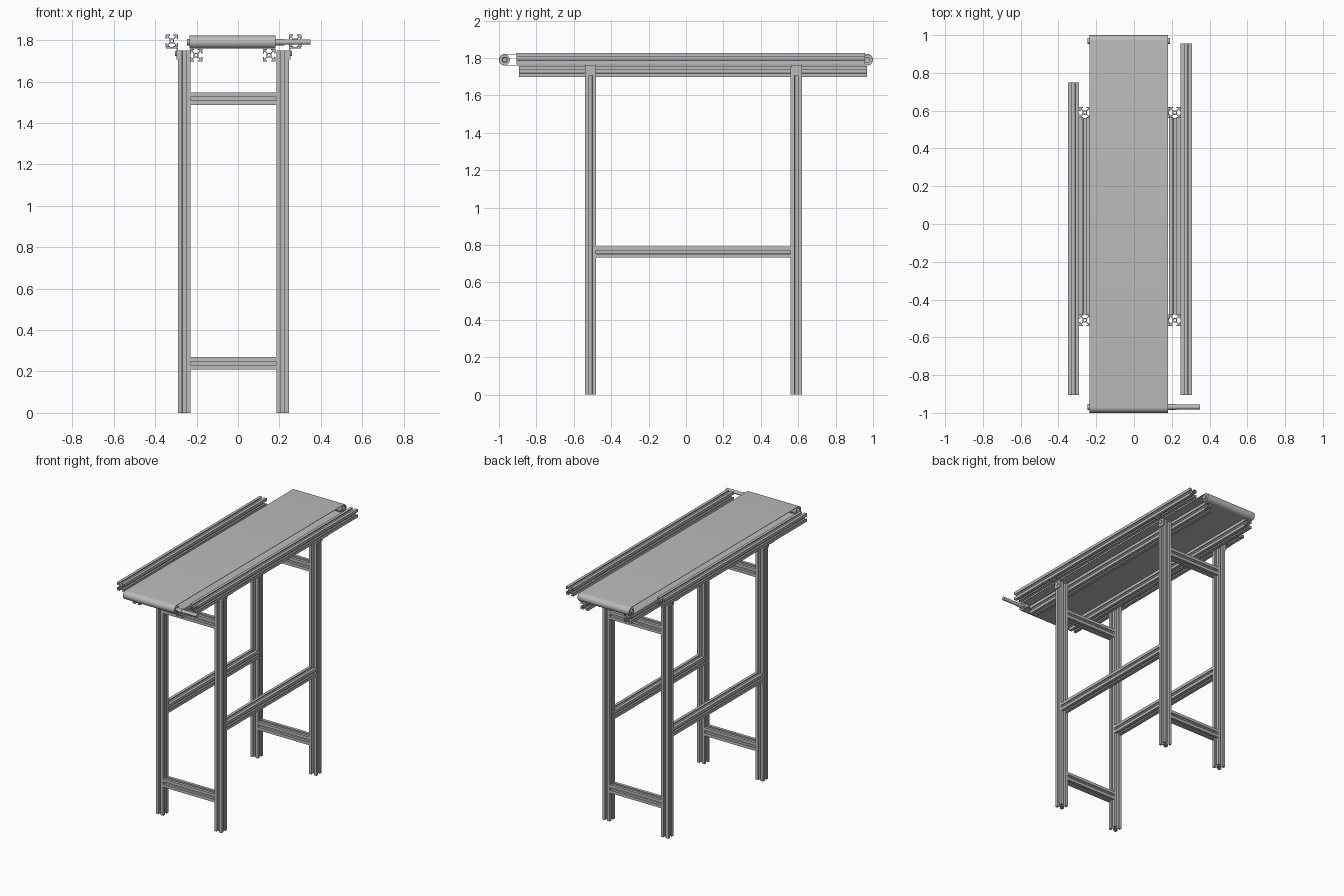
import bpy, bmesh, math
from mathutils import Matrix, Vector

cube = bpy.data.objects.get("Cube")
if cube:
    bpy.data.objects.remove(cube, do_unlink=True)

grey = bpy.data.materials.new("aluminium grey")
grey.use_nodes = True
grey.diffuse_color = (0.5, 0.5, 0.5, 1)
grey.node_tree.nodes["Principled BSDF"].inputs["Base Color"].default_value = grey.diffuse_color

# Rotations that turn the extrusion direction (local z) to each axis
TURN = {"x": Matrix.Rotation(math.pi / 2, 4, "Y"),
        "y": Matrix.Rotation(-math.pi / 2, 4, "X"),
        "z": Matrix.Identity(4)}


def prism(name, loops, length, axis, centre):
    """Extrude closed 2D loops (outline plus holes) along an axis."""
    bm = bmesh.new()
    for loop in loops:
        vs = [bm.verts.new((x, y, -length / 2)) for x, y in loop]
        for i, v in enumerate(vs):
            bm.edges.new((v, vs[i - 1]))
    bmesh.ops.triangle_fill(bm, edges=bm.edges[:], use_beauty=True)
    ext = bmesh.ops.extrude_face_region(bm, geom=bm.faces[:], use_keep_orig=True)
    top = [g for g in ext["geom"] if isinstance(g, bmesh.types.BMVert)]
    bmesh.ops.translate(bm, vec=(0, 0, length), verts=top)
    bmesh.ops.recalc_face_normals(bm, faces=bm.faces[:])
    bm.transform(Matrix.Translation(Vector(centre)) @ TURN[axis])
    mesh = bpy.data.meshes.new(name)
    bm.to_mesh(mesh)
    bm.free()
    mesh.materials.append(grey)
    ob = bpy.data.objects.new(name, mesh)
    bpy.context.collection.objects.link(ob)
    return ob


def smooth(ob):
    bpy.ops.object.select_all(action="DESELECT")
    ob.select_set(True)
    bpy.context.view_layer.objects.active = ob
    bpy.ops.object.shade_smooth_by_angle(angle=math.radians(35))


def circle(r, n=24):
    return [(r * math.cos(2 * math.pi * i / n), r * math.sin(2 * math.pi * i / n)) for i in range(n)]


def rect(w, h):
    return [(-w / 2, -h / 2), (w / 2, -h / 2), (w / 2, h / 2), (-w / 2, h / 2)]


def stadium(r, half, n=16):
    pts = []
    for end in (0, 1):
        for i in range(n + 1):
            a = math.pi * (i / n + end)
            pts.append((r * math.cos(a), r * math.sin(a) + (half if end == 0 else -half)))
    return pts


def rod(name, r, x0, x1, y, z):
    smooth(prism(name, [circle(r)], x1 - x0, "x", ((x0 + x1) / 2, y, z)))


# Slotted extrusion section: one quarter, mirrored on its diagonal, turned four times
half_q = [(.0117, .0082), (.02, .0165), (.0245, .0165), (.0245, .0093), (.03, .0093), (.03, .03)]
quarter = half_q + [(y, x) for x, y in half_q[-2::-1]]
section = []
for k in range(4):
    for x, y in quarter:
        for _ in range(k):
            x, y = -y, x
        section.append((x, y))
PROFILE = [section, circle(.0065, 12)]

LEG_X = {"right": -.26, "left": .216}
LEG_Y = {"front": -.51, "back": .59}
LEG_TOP = 1.75
MID_X = sum(LEG_X.values()) / 2
MID_Y = sum(LEG_Y.values()) / 2
SPAN_X = LEG_X["left"] - LEG_X["right"] - .06
SPAN_Y = LEG_Y["back"] - LEG_Y["front"] - .06

for side, x in LEG_X.items():
    out = 1 if side == "left" else -1
    # Side stretcher
    prism(side + "_stretcher", PROFILE, SPAN_Y, "y", (x, MID_Y, .762))
    # Belt bed rail, inside the legs
    prism(side + "_bed_rail", PROFILE, 1.86, "y", (x - out * .066 + (.008 if side == "right" else 0) * out, .037, 1.727))
    # Guide rail, outside the legs
    y0, y1 = -.906, (.956 if side == "left" else .75)
    prism(side + "_guide_rail", PROFILE, y1 - y0, "y", (x + out * .06, (y0 + y1) / 2, 1.796))
    for end, y in LEG_Y.items():
        tag = end + "_" + side
        prism(tag + "_leg", PROFILE, LEG_TOP, "z", (x, y, LEG_TOP / 2))
        # Angle bracket and bolt that carry the guide rail
        prism(tag + "_bracket_plate", [rect(.008, .054)], .056, "z", (x + out * .034, y, 1.734))
        prism(tag + "_bracket_shelf", [rect(.054, .054)], .006, "z", (x + out * .06, y, 1.763))
        rod(tag + "_bolt", .013, x + out * .04 - .004, x + out * .04 + .004, y, 1.735)

# Cross bars between the legs
for end, y in LEG_Y.items():
    for level, z in (("lower", .24), ("upper", 1.517)):
        prism(end + "_" + level + "_cross_bar", PROFILE, SPAN_X, "x", (MID_X, y, z))

# Belt loop
BX0, BX1, BZ, END = -.235, .181, 1.79, .969
smooth(prism("belt", [stadium(.031, END), stadium(.028, END)], BX1 - BX0, "x",
             ((BX0 + BX1) / 2, 0, BZ)))

# Rollers with their axle ends
for end, y in (("front", -END), ("back", END)):
    rod(end + "_roller", .0275, BX0 + .001, BX1 - .001, y, BZ)
    rod(end + "_axle", .016, BX0 - .011, BX1 + .01, y, BZ)

# Drive shaft
rod("drive_shaft_collar", .015, BX1, .225, -END, BZ)
rod("drive_shaft", .0125, BX1, .35, -END, BZ)
